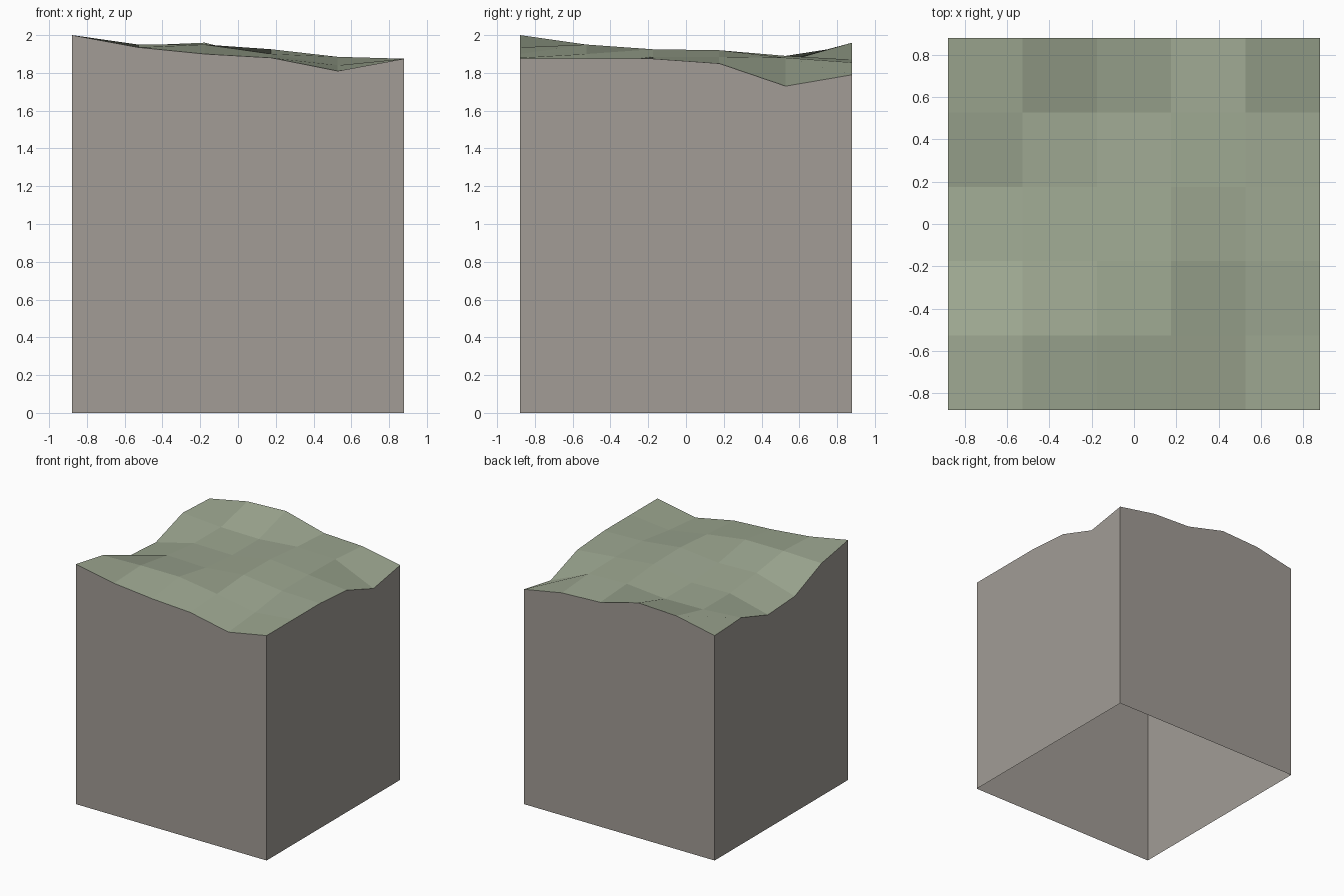
import bpy
import bmesh

cube = bpy.data.objects.get("Cube")
if cube:
    bpy.data.objects.remove(cube, do_unlink=True)

HALF = 0.88
CELLS = 5

# Ground heights in hundredths, one row per step from front to back
HEIGHTS = [
    (200, 193.5, 190, 188, 181, 187.5),
    (194, 195, 195, 190, 184, 187.5),
    (180, 190, 189, 192.5, 188.5, 187.5),
    (178, 186.5, 186, 192, 188.5, 185),
    (189, 186.5, 186, 189, 188, 173),
    (187.5, 194.5, 196, 187, 185.5, 179),
]


def make_material(name, color):
    mat = bpy.data.materials.new(name)
    mat.use_nodes = True
    rgba = (*color, 1.0)
    mat.diffuse_color = rgba
    shader = next(n for n in mat.node_tree.nodes if n.type == 'BSDF_PRINCIPLED')
    shader.inputs["Base Color"].default_value = rgba
    shader.inputs["Roughness"].default_value = 0.9
    return mat


def make_object(name, bm, mat):
    mesh = bpy.data.meshes.new(name)
    bm.to_mesh(mesh)
    bm.free()
    mesh.materials.append(mat)
    obj = bpy.data.objects.new(name, mesh)
    bpy.context.collection.objects.link(obj)
    return obj


def terrain_grid():
    """Flat grid lifted to the uneven ground heights."""
    bm = bmesh.new()
    bmesh.ops.create_grid(bm, x_segments=CELLS, y_segments=CELLS, size=HALF)
    step = 2 * HALF / CELLS
    for v in bm.verts:
        col = round((v.co.x + HALF) / step)
        row = round((v.co.y + HALF) / step)
        v.co.z = HEIGHTS[row][col] / 100
    return bm


grass = make_material("sage green", (0.34, 0.39, 0.285))
stone = make_material("warm grey", (0.36, 0.335, 0.305))

# Uneven grassy top
make_object("ground_top", terrain_grid(), grass)

# Four straight walls dropped from the rim of the ground, open underneath
bm = terrain_grid()
top_faces = list(bm.faces)
rim = [e for e in bm.edges if e.is_boundary]
result = bmesh.ops.extrude_edge_only(bm, edges=rim)
for item in result["geom"]:
    if isinstance(item, bmesh.types.BMVert):
        item.co.z = 0
bmesh.ops.recalc_face_normals(bm, faces=list(bm.faces))
bmesh.ops.delete(bm, geom=top_faces, context='FACES')
# Make sure every wall faces outward
bm.normal_update()
for f in bm.faces:
    centre = f.calc_center_median()
    if f.normal.x * centre.x + f.normal.y * centre.y < 0:
        f.normal_flip()
make_object("block_walls", bm, stone)
